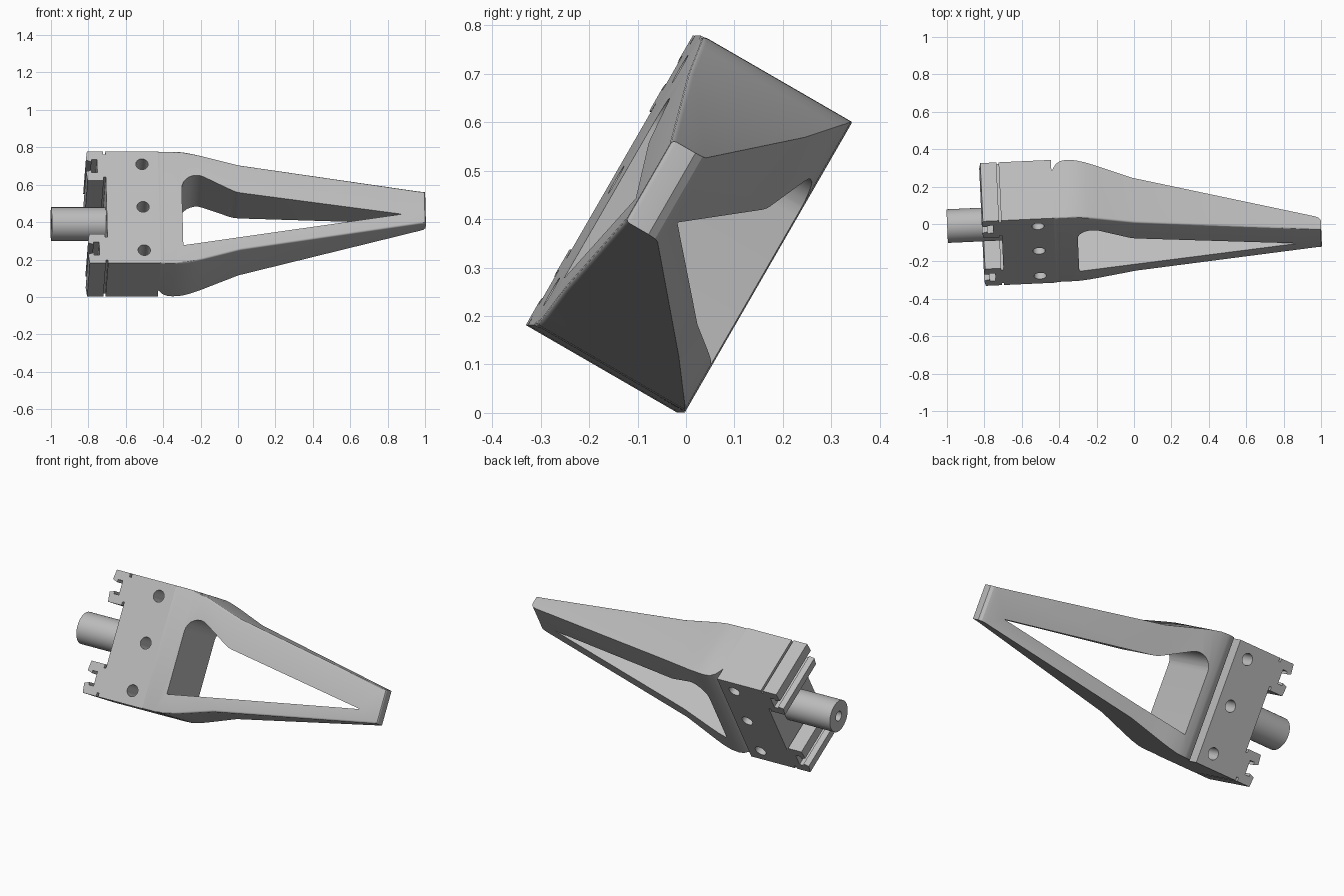
import bpy, bmesh, math
from mathutils import Matrix, Vector

if "Cube" in bpy.data.objects:
    bpy.data.objects.remove(bpy.data.objects["Cube"], do_unlink=True)

grey = bpy.data.materials.new("machined grey")
grey.use_nodes = True
colour = (0.5, 0.5, 0.5, 1)
grey.diffuse_color = colour
grey.node_tree.nodes["Principled BSDF"].inputs["Base Color"].default_value = colour

# Parts are built with x along the length, y through the thickness, z across the width
FRAME = (Matrix.Translation((0, 0.034, 0.39)) @ Matrix.Rotation(math.radians(2.6), 4, 'Z')
         @ Matrix.Rotation(math.radians(-30), 4, 'X'))
HALF_W, HALF_T = 0.345, 0.18


def finish(bm, name):
    bmesh.ops.recalc_face_normals(bm, faces=bm.faces)
    mesh = bpy.data.meshes.new(name)
    bm.to_mesh(mesh)
    bm.free()
    mesh.materials.append(grey)
    obj = bpy.data.objects.new(name, mesh)
    bpy.context.collection.objects.link(obj)
    obj.matrix_world = FRAME
    return obj


def prism(name, points, y0, y1):
    """Extrude an x-z outline through the thickness."""
    bm = bmesh.new()
    face = bm.faces.new([bm.verts.new((x, y0, z)) for x, z in points])
    new = bmesh.ops.extrude_face_region(bm, geom=[face])["geom"]
    bmesh.ops.translate(bm, vec=(0, y1 - y0, 0),
                        verts=[v for v in new if isinstance(v, bmesh.types.BMVert)])
    return finish(bm, name)


def rod(name, centre, radius, depth, axis):
    bm = bmesh.new()
    turn = Vector((0, 0, 1)).rotation_difference(Vector(axis)).to_matrix().to_4x4()
    bmesh.ops.create_cone(bm, cap_ends=True, segments=40, radius1=radius, radius2=radius,
                          depth=depth, matrix=Matrix.Translation(centre) @ turn)
    return finish(bm, name)


def activate(obj):
    bpy.ops.object.select_all(action='DESELECT')
    obj.select_set(True)
    bpy.context.view_layer.objects.active = obj


def cut(obj, cutter):
    cutter.hide_render = True
    mod = obj.modifiers.new("cut", 'BOOLEAN')
    mod.operation = 'DIFFERENCE'
    mod.solver = 'EXACT'
    mod.object = cutter
    activate(obj)
    bpy.ops.object.modifier_apply(modifier=mod.name)
    bpy.data.objects.remove(cutter, do_unlink=True)


def smooth(obj):
    activate(obj)
    bpy.ops.object.shade_smooth_by_angle(angle=math.radians(30))


# Mounting block with three cross holes
block = prism("mounting_block", [(-0.71, -HALF_W), (-0.43, -HALF_W),
                                 (-0.43, HALF_W), (-0.71, HALF_W)], -HALF_T, HALF_T)
for z in (-0.265, 0.002, 0.265):
    cut(block, rod("hole_cutter", (-0.515, 0, z), 0.033, 0.5, (0, 1, 0)))
smooth(block)

# Tapering finger: stations of (length, half width, back depth)
stations = [(-0.432, HALF_W, 0.105), (-0.422, HALF_W, 0.125), (-0.405, HALF_W, 0.153),
            (-0.38, HALF_W, 0.171), (-0.35, HALF_W, 0.176), (-0.3, 0.343, 0.172),
            (-0.25, 0.333, 0.163), (-0.2, 0.32, 0.15), (0, 0.262, 0.095),
            (0.965, 0.1, -0.1), (0.985, 0.098, -0.108), (0.997, 0.097, -0.125)]
bm = bmesh.new()
rings = [[bm.verts.new(p) for p in ((x, -HALF_T, -w), (x, -HALF_T, w), (x, t, w), (x, t, -w))]
         for x, w, t in stations]
for a, b in zip(rings, rings[1:]):
    for i in range(4):
        j = (i + 1) % 4
        bm.faces.new((a[i], a[j], b[j], b[i]))
bm.faces.new(rings[0])
bm.faces.new(rings[-1])
bm.normal_update()
front = [e for e in bm.edges if all(v.co.y < -HALF_T + 0.001 for v in e.verts)
         and e.calc_face_angle() > 1]
bmesh.ops.bevel(bm, geom=front, offset=0.01, segments=3, profile=0.5, affect='EDGES')
finger = finish(bm, "tapered_finger")

# Window through the finger, with one rounded corner
arc = [(-0.225 - 0.08 * math.cos(a), 0.117 + 0.08 * math.sin(a))
       for a in [math.radians(15 * i) for i in range(9)]]
window = [(-0.305, -0.235)] + arc + [(-0.035, 0.103), (-0.015, 0.094), (0.01, 0.088), (0.87, -0.043)]
cut(finger, prism("window_cutter", window, -0.4, 0.4))
smooth(finger)

# Pair of slotted rails behind the block
rail = [(-0.7, 0.325), (-0.722, 0.325), (-0.722, 0.345), (-0.808, 0.345), (-0.815, 0.29),
        (-0.785, 0.28), (-0.785, 0.295), (-0.755, 0.295), (-0.755, 0.215), (-0.785, 0.215),
        (-0.785, 0.23), (-0.815, 0.22), (-0.808, 0.165), (-0.722, 0.165),
        (-0.722, 0.185), (-0.7, 0.185)]
for side, name in ((1, "upper_rail"), (-1, "lower_rail")):
    prism(name, [(x, side * z) for x, z in rail], -HALF_T, HALF_T)

# Round shank with a bored end
shank = rod("shank", (-0.85, 0, 0), 0.09, 0.3, (1, 0, 0))
cut(shank, rod("bore_cutter", (-1, 0, 0), 0.028, 0.2, (1, 0, 0)))
smooth(shank)
